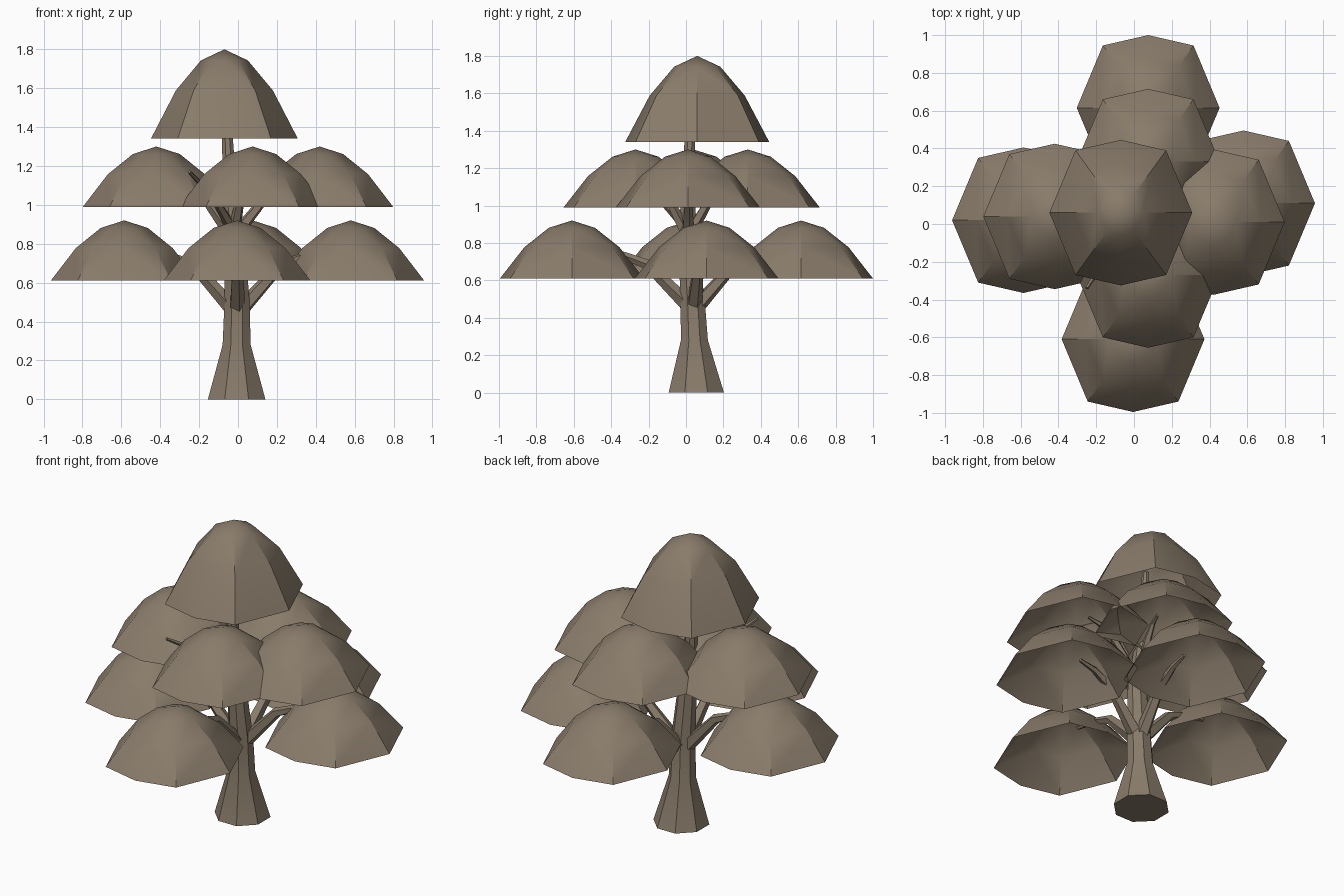
import bpy, bmesh, math
from mathutils import Vector

if "Cube" in bpy.data.objects:
    bpy.data.objects.remove(bpy.data.objects["Cube"])

bark = bpy.data.materials.new("warm brown")
bark.diffuse_color = (0.25, 0.20, 0.145, 1)
bark.use_nodes = True
bark.node_tree.nodes["Principled BSDF"].inputs["Base Color"].default_value = bark.diffuse_color


def finish(name, bm, smooth):
    bmesh.ops.recalc_face_normals(bm, faces=bm.faces[:])
    me = bpy.data.meshes.new(name)
    bm.to_mesh(me)
    bm.free()
    me.materials.append(bark)
    ob = bpy.data.objects.new(name, me)
    bpy.context.collection.objects.link(ob)
    if smooth:
        bpy.ops.object.select_all(action='DESELECT')
        ob.select_set(True)
        bpy.context.view_layer.objects.active = ob
        bpy.ops.object.shade_smooth_by_angle(angle=math.radians(smooth))
    return ob


# Open leaf dome: irregular eight-sided rim, two upper rings, apex
RIM = [(.378, 0), (.24, .33), (0, .385), (-.24, .33),
       (-.378, 0), (-.24, -.33), (0, -.385), (.24, -.33)]
RINGS = [(0, 1, 1), (.54, .66, .66), (.875, .32, .29)]  # height, axis and corner scale


def dome(name, x, y, z, h):
    bm = bmesh.new()
    rings = []
    for t, sa, sc in RINGS:
        rings.append([bm.verts.new((x + px * (sc if i % 2 else sa),
                                    y + py * (sc if i % 2 else sa), z + h * t))
                      for i, (px, py) in enumerate(RIM)])
    apex = bm.verts.new((x, y, z + h))
    for lo, up in zip(rings, rings[1:]):
        for i in range(8):
            j = (i + 1) % 8
            if i % 2:   # diagonal runs from rim corner to axis vertex above
                bm.faces.new((lo[i], lo[j], up[j]))
                bm.faces.new((lo[i], up[j], up[i]))
            else:
                bm.faces.new((lo[i], lo[j], up[i]))
                bm.faces.new((lo[j], up[j], up[i]))
    for i in range(8):
        bm.faces.new((rings[-1][i], rings[-1][(i + 1) % 8], apex))
    finish(name, bm, 28)


# Tapered tube through (x, y, z, radius) points
def tube(name, pts, sides, upright=False):
    bm = bmesh.new()
    rings = []
    for k, p in enumerate(pts):
        a = Vector(pts[max(k - 1, 0)][:3])
        b = Vector(pts[min(k + 1, len(pts) - 1)][:3])
        d = Vector((0, 0, 1)) if upright else (b - a).normalized()
        u = Vector((1, 0, 0)) if upright else d.cross(Vector((0, 0, 1))).normalized()
        v = d.cross(u)
        ring = []
        for i in range(sides):
            t = 2 * math.pi * (i + .5) / sides
            ring.append(bm.verts.new(Vector(p[:3]) + (u * math.cos(t) + v * math.sin(t)) * p[3]))
        rings.append(ring)
    for lo, up in zip(rings, rings[1:]):
        for i in range(sides):
            j = (i + 1) % sides
            bm.faces.new((lo[i], lo[j], up[j], up[i]))
    bm.faces.new(rings[0])
    bm.faces.new(rings[-1])
    finish(name, bm, 20)


LOW = {"left": (-.585, .02), "right": (.58, .11), "front": (-.005, -.61), "back": (.075, .615)}
MID = {"left": (-.42, .04), "right": (.42, .01), "front": (.075, -.27), "back": (.075, .33)}

# Leaf domes
for side, (x, y) in LOW.items():
    dome("lower_dome_" + side, x, y, .61, .31)
for side, (x, y) in MID.items():
    dome("middle_dome_" + side, x, y, .99, .31)
dome("top_dome", -.07, .06, 1.34, .46)

# Trunk
tube("trunk", [(-.007, .055, 0, .16), (-.007, .045, .28, .078), (-.005, .035, .5, .07),
               (-.015, .01, .8, .055), (-.04, .01, 1.05, .04), (-.055, .02, 1.35, .03),
               (-.06, .03, 1.55, .02)], 8, True)


# Bent branches reaching into the domes
def branch(name, start, end, z0, z1, z2, r):
    s, e = Vector(start), Vector(end)
    pts = []
    for t, z, q in ((0, z0, 1), (.38, z1, .65), (.62, z2, .42), (.82, z2 + .015, .25)):
        p = s.lerp(e, t)
        pts.append((p.x, p.y, z, r * q))
    tube(name, pts, 5)


for side, end in LOW.items():
    branch("lower_branch_" + side, (-.005, .04), end, .44, .685, .745, .045)
for side, end in MID.items():
    branch("middle_branch_" + side, (-.025, .01), end, .83, 1.04, 1.11, .035)

# Stray twig that pokes out at the front left
tube("stray_twig", [(-.03, .01, .88, .03), (-.12, -.13, 1.03, .02), (-.25, -.34, 1.17, .009)], 5)
